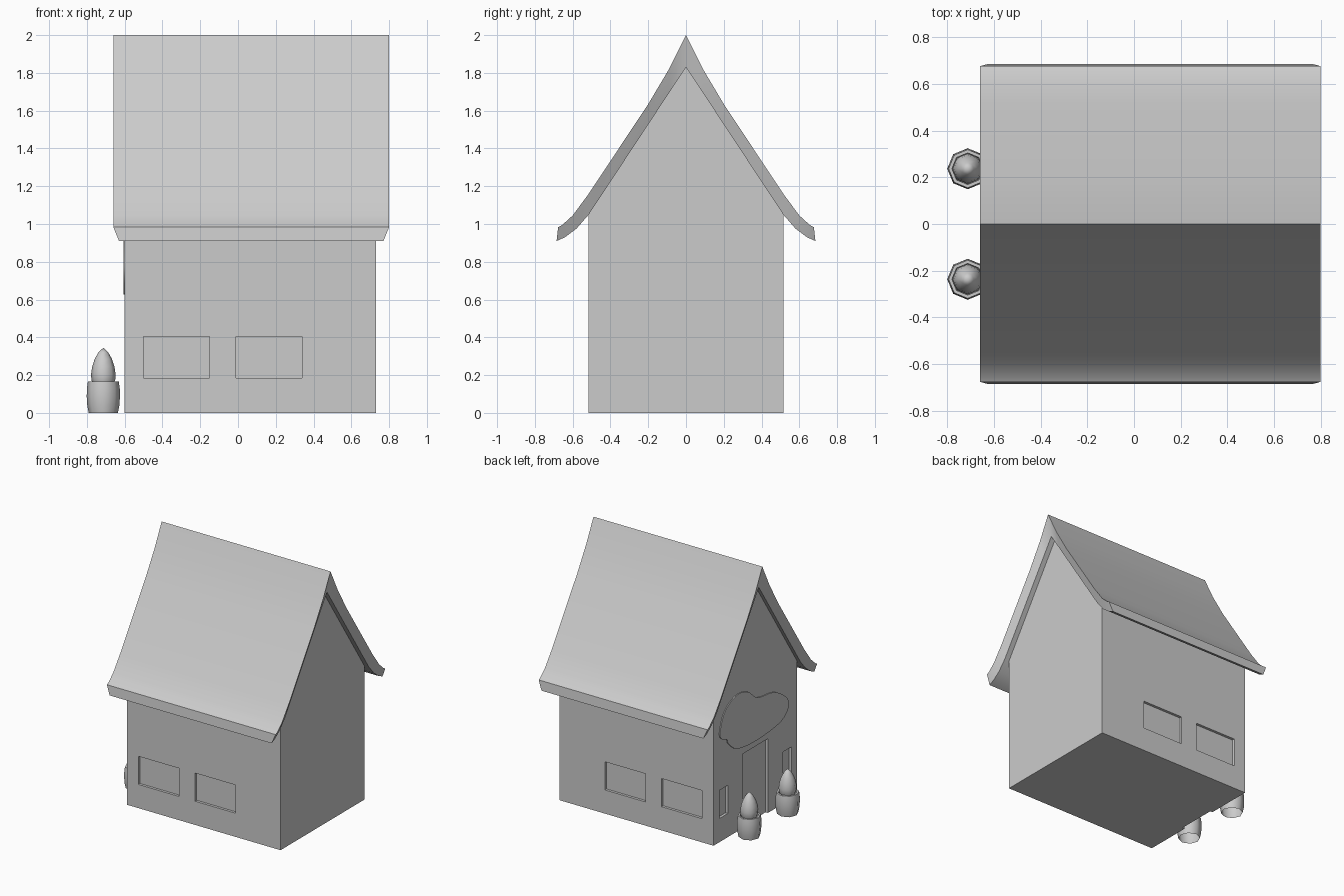
import bpy, bmesh, math
from mathutils import Matrix

if "Cube" in bpy.data.objects:
    bpy.data.objects.remove(bpy.data.objects["Cube"])


def make_object(name, bm, smooth=False):
    bmesh.ops.recalc_face_normals(bm, faces=bm.faces)
    mesh = bpy.data.meshes.new(name)
    bm.to_mesh(mesh)
    bm.free()
    ob = bpy.data.objects.new(name, mesh)
    bpy.context.collection.objects.link(ob)
    bpy.ops.object.select_all(action='DESELECT')
    ob.select_set(True)
    bpy.context.view_layer.objects.active = ob
    if smooth:
        bpy.ops.object.shade_smooth_by_angle(angle=math.radians(50))
    return ob


def add_box(bm, x0, x1, y0, y1, z0, z1):
    size = Matrix.Diagonal((x1 - x0, y1 - y0, z1 - z0, 1))
    mid = Matrix.Translation(((x0 + x1) / 2, (y0 + y1) / 2, (z0 + z1) / 2))
    bmesh.ops.create_cube(bm, size=1, matrix=mid @ size)


def lathe(name, profile, x, y, sides=8):
    bm = bmesh.new()
    rings = []
    for r, z in profile:
        if r == 0:
            rings.append([bm.verts.new((x, y, z))] * sides)
        else:
            rings.append([bm.verts.new((x + r * math.cos(2 * math.pi * i / sides),
                                        y + r * math.sin(2 * math.pi * i / sides), z))
                          for i in range(sides)])
    for a, b in zip(rings, rings[1:]):
        for i in range(sides):
            j = (i + 1) % sides
            bm.faces.new(list(dict.fromkeys((a[i], a[j], b[j], b[i]))))
    return make_object(name, bm, True)


# Window and door cutter
bm = bmesh.new()
D = 0.02
for s in (-1, 1):
    ya, yb = sorted((s * (0.517 - D), s * 0.6))
    for x in (-0.5, -0.01):
        add_box(bm, x, x + 0.35, ya, yb, 0.185, 0.405)
    ya, yb = sorted((s * 0.34, s * 0.445))
    add_box(bm, -0.7, -0.6 + D, ya, yb, 0.185, 0.405)
add_box(bm, -0.7, -0.6 + D, -0.155, 0.155, -0.1, 0.58)
cutter = make_object("opening_cutter", bm)
cutter.hide_render = True

# House walls: gabled prism with shallow recesses
bm = bmesh.new()
gable = [(-0.517, 0), (0.517, 0), (0.517, 1.05), (0, 1.83), (-0.517, 1.05)]
ends = [[bm.verts.new((x, y, z)) for y, z in gable] for x in (-0.6, 0.73)]
for e in ends:
    bm.faces.new(e)
for i in range(5):
    j = (i + 1) % 5
    bm.faces.new((ends[0][i], ends[0][j], ends[1][j], ends[1][i]))
walls = make_object("walls", bm)
mod = walls.modifiers.new("openings", 'BOOLEAN')
mod.operation = 'DIFFERENCE'
mod.solver = 'EXACT'
mod.object = cutter
bpy.ops.object.modifier_apply(modifier=mod.name)
bpy.data.objects.remove(cutter)

# Curved roof: outer skin and inset underside
outer = [(0.677, 0.983), (0.655, 0.995), (0.6, 1.045), (0.515, 1.16),
         (0.2, 1.635), (0.09, 1.82), (0, 2.0)]
inner = [(0.685, 0.91), (0.64, 0.93), (0.58, 0.975), (0.515, 1.05),
         (0.2, 1.527), (0.09, 1.694), (0, 1.83)]
bm = bmesh.new()
strips = []
for half, x0, x1 in ((outer, -0.66, 0.80), (inner, -0.63, 0.77)):
    full = half + [(-y, z) for y, z in half[-2::-1]]
    strips.append([[bm.verts.new((x, y, z)) for y, z in full] for x in (x0, x1)])
(o0, o1), (i0, i1) = strips
for a, b in ((o0, o1), (i0, i1), (o0, i0), (o1, i1)):
    for k in range(len(a) - 1):
        bm.faces.new((a[k], a[k + 1], b[k + 1], b[k]))
for k in (0, -1):
    bm.faces.new((o0[k], o1[k], i1[k], i0[k]))
make_object("roof", bm, True)

# Blank two-lobed plaque over the door
outline = [(0.446, 0.86), (0.385, 1.0), (0.25, 1.07), (0.11, 1.05), (-0.02, 0.955),
           (-0.22, 0.92), (-0.365, 0.83), (-0.405, 0.745), (-0.3, 0.655),
           (0, 0.626), (0.23, 0.65), (0.34, 0.73), (0.36, 0.77), (0.425, 0.8)]
n = len(outline)
bm = bmesh.new()
pts = []
for i in range(n):
    p = [outline[(i + k) % n] for k in (-1, 0, 1, 2)]
    for t in (0, 0.25, 0.5, 0.75):
        pts.append([0.5 * (2 * b + (c - a) * t + (2 * a - 5 * b + 4 * c - d) * t ** 2
                           + (3 * b - a - 3 * c + d) * t ** 3)
                    for a, b, c, d in zip(*p)])
face = bm.faces.new([bm.verts.new((-0.607, y, z)) for y, z in pts])
ext = bmesh.ops.extrude_face_region(bm, geom=[face])
for v in ext["geom"]:
    if isinstance(v, bmesh.types.BMVert):
        v.co.x = -0.595
if not face.is_valid or len(bm.faces) < len(pts) + 2:
    bmesh.ops.holes_fill(bm, edges=bm.edges)
make_object("plaque", bm, True)

# Planters with shrubs beside the door
pot = [(0.077, 0), (0.085, 0.04), (0.088, 0.085), (0.087, 0.13), (0.082, 0.165),
       (0.068, 0.165), (0.066, 0.15), (0, 0.15)]
shrub = [(0, 0.15), (0.055, 0.152), (0.063, 0.175), (0.065, 0.205), (0.059, 0.245),
         (0.046, 0.285), (0.026, 0.32), (0, 0.345)]
for side, y in (("left", 0.237), ("right", -0.237)):
    lathe("planter_" + side, pot, -0.713, y)
    lathe("shrub_" + side, shrub, -0.713, y)
